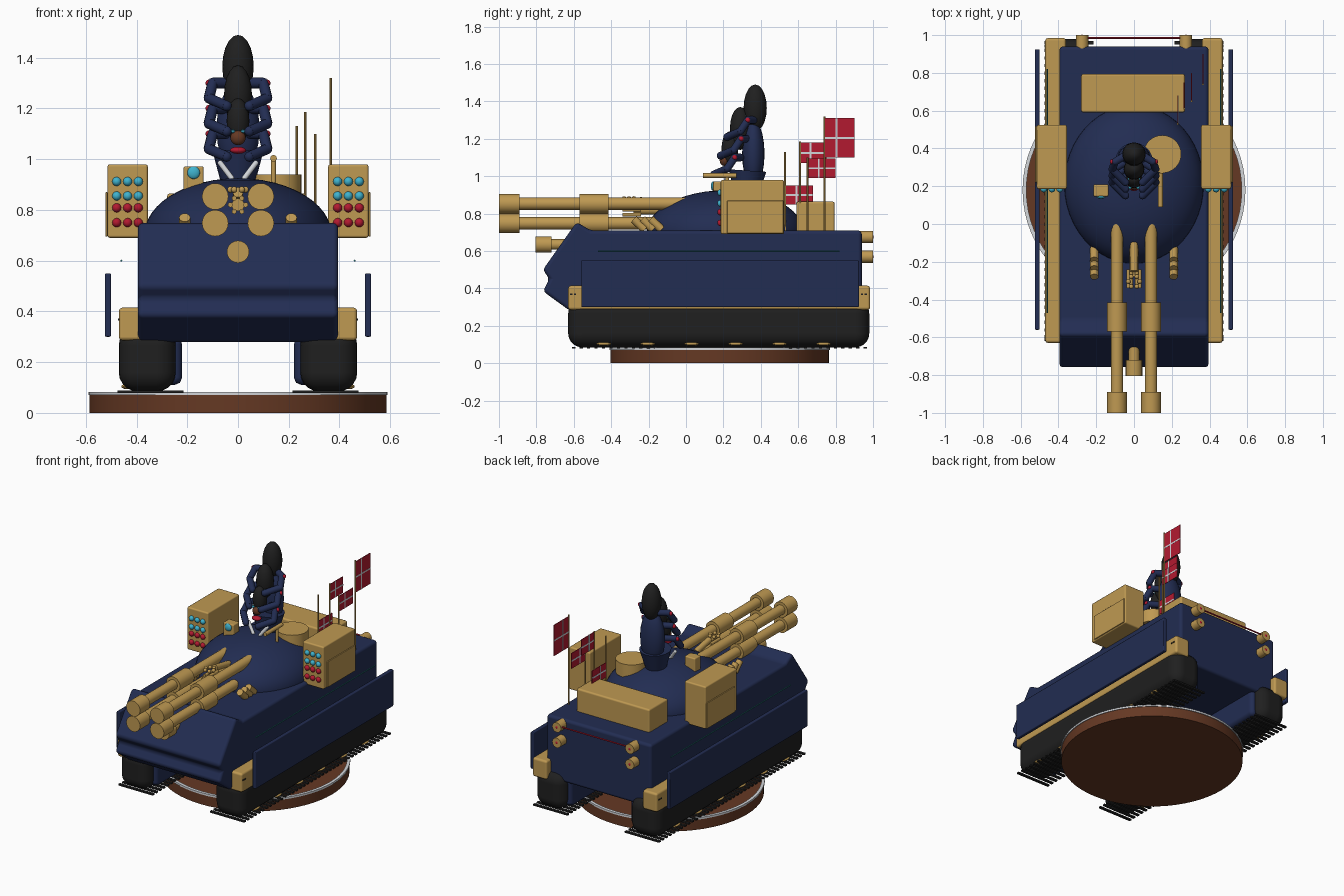
import bpy, bmesh, math
from mathutils import Matrix, Vector

if "Cube" in bpy.data.objects:
    bpy.data.objects.remove(bpy.data.objects["Cube"])


def material(name, rgb):
    m = bpy.data.materials.new(name)
    m.use_nodes = True
    m.diffuse_color = (*rgb, 1)
    node = next(n for n in m.node_tree.nodes if n.type == 'BSDF_PRINCIPLED')
    node.inputs["Base Color"].default_value = (*rgb, 1)
    return m


NAVY = material("navy", (0.016, 0.026, 0.085))
GOLD = material("gold", (0.52, 0.32, 0.085))
BLACK = material("black", (0.014, 0.014, 0.014))
BROWN = material("brown", (0.13, 0.04, 0.017))
RED = material("red", (0.45, 0.01, 0.03))
WHITE = material("white", (0.65, 0.67, 0.7))
TEAL = material("teal", (0.05, 0.45, 0.62))
DARK_TEAL = material("dark teal", (0.02, 0.18, 0.2))


# Shape helpers add geometry to a bmesh
def box(bm, x, y, z):
    size = [b - a for a, b in (x, y, z)]
    mid = [(a + b) / 2 for a, b in (x, y, z)]
    bmesh.ops.create_cube(bm, size=1, matrix=Matrix.Translation(mid) @ Matrix.Diagonal((*size, 1)))


def rod(bm, a, b, r, r2=None, sides=20):
    a, b = Vector(a), Vector(b)
    turn = (b - a).to_track_quat('Z', 'Y').to_matrix().to_4x4()
    bmesh.ops.create_cone(bm, cap_ends=True, segments=sides, radius1=r,
                          radius2=r if r2 is None else r2, depth=(b - a).length,
                          matrix=Matrix.Translation((a + b) / 2) @ turn)


def ball(bm, at, radii, sides=20):
    bmesh.ops.create_uvsphere(bm, u_segments=sides, v_segments=sides // 2, radius=1,
                              matrix=Matrix.Translation(at) @ Matrix.Diagonal((*radii, 1)))


def limb(bm, points, r):
    for a, b in zip(points, points[1:]):
        rod(bm, a, b, r, sides=10)
    for p in points:
        ball(bm, p, (r, r, r), 10)


def finish(name, bm, mat, bevel=0, segments=2):
    bmesh.ops.recalc_face_normals(bm, faces=bm.faces)
    for f in bm.faces:
        f.smooth = True
    for e in bm.edges:
        e.smooth = len(e.link_faces) == 2 and e.calc_face_angle(0) < 0.7
    mesh = bpy.data.meshes.new(name)
    bm.to_mesh(mesh)
    bm.free()
    mesh.materials.append(mat)
    ob = bpy.data.objects.new(name, mesh)
    bpy.context.collection.objects.link(ob)
    if bevel:
        mod = ob.modifiers.new("bevel", 'BEVEL')
        mod.width, mod.segments, mod.limit_method = bevel, segments, 'ANGLE'
        mod.harden_normals = True
    return ob


def build(name, mat, shapes, bevel=0, segments=2):
    bm = bmesh.new()
    for func, *args in shapes:
        func(bm, *args)
    return finish(name, bm, mat, bevel, segments)


SIDES = ((-1, "right"), (1, "left"))


def span(s, a, b):
    return tuple(sorted((s * a, s * b)))


# Display base
build("base_disc", BROWN, [(rod, (0, 0.18, 0), (0, 0.18, 0.075), 0.585, None, 64)])
bm = bmesh.new()
ring = [bm.verts.new((r, 0, z)) for r, z in ((0.57, 0.07), (0.59, 0.07), (0.59, 0.083), (0.57, 0.083))]
edges = [bm.edges.new((ring[i], ring[(i + 1) % 4])) for i in range(4)]
bmesh.ops.spin(bm, geom=ring + edges, cent=(0, 0, 0), axis=(0, 0, 1), angle=math.tau, steps=64)
bmesh.ops.remove_doubles(bm, verts=bm.verts, dist=0.0001)
finish("base_rim", bm, WHITE).location.y = 0.18

# Hull: side profile swept across the width
profile = [(-0.62, 0.28), (-0.765, 0.385), (-0.73, 0.45), (-0.765, 0.5), (-0.585, 0.755),
           (-0.51, 0.71), (0.94, 0.71), (0.94, 0.28)]
bm = bmesh.new()
face = bm.faces.new([bm.verts.new((-0.395, y, z)) for y, z in profile])
new = bmesh.ops.extrude_face_region(bm, geom=[face])["geom"]
bmesh.ops.translate(bm, vec=(0.79, 0, 0), verts=[v for v in new if isinstance(v, bmesh.types.BMVert)])
finish("hull", bm, NAVY, 0.02, 3)

# Running gear, fenders and skirts
for s, side in SIDES:
    build(side + "_track", BLACK, [(box, span(s, 0.245, 0.47), (-0.63, 0.98), (0.085, 0.34))], 0.075, 5)
    build(side + "_wheel_housing", NAVY, [(box, span(s, 0.22, 0.3), (-0.56, 0.92), (0.11, 0.3))], 0.03)
    build(side + "_tread_bars", BLACK,
          [(box, span(s, 0.215, 0.475), (y, y + 0.018), (0.078, 0.088))
           for y in (-0.61 + 0.04 * i for i in range(40))])
    build(side + "_track_bolts", GOLD,
          [(ball, (s * 0.44, -0.44 + 0.235 * i, 0.104), (0.02, 0.04, 0.01)) for i in range(6)])
    build(side + "_fender", GOLD, [(box, span(s, 0.36, 0.47), (-0.63, 0.985), (0.285, 0.415))], 0.015)
    build(side + "_fender_slots", BLACK,
          [(box, span(s, 0.465, 0.473), (y + d, y + d + 0.012), (0.365, 0.373))
           for y in (-0.62, 0.935) for d in (0, 0.02)])
    build(side + "_skirt", NAVY, [(box, span(s, 0.5, 0.525), (-0.56, 0.925), (0.3, 0.55))], 0.006)
    build(side + "_trim_line", DARK_TEAL, [(rod, (s * 0.46, -0.47, 0.6), (s * 0.46, 0.82, 0.6), 0.004, None, 8)])

# Turret dome
build("turret_dome", NAVY, [(ball, (0, 0.21, 0.7), (0.37, 0.42, 0.225), 48)])

# Rocket boxes with coloured tips
for s, side in SIDES:
    build(side + "_rocket_box", GOLD, [(box, span(s, 0.355, 0.515), (0.185, 0.525), (0.69, 0.98))], 0.01)
    build(side + "_rocket_panel", GOLD, [(box, span(s, 0.515, 0.523), (0.22, 0.52), (0.695, 0.87))], 0.003)
    for mat, word, rows in ((TEAL, "teal", (0.912, 0.855)), (RED, "red", (0.808, 0.75))):
        build(f"{side}_{word}_rocket_tips", mat,
              [(ball, (s * x, 0.185, z), (0.018, 0.018, 0.018), 12)
               for x in (0.393, 0.435, 0.478) for z in rows])

# Four main guns
for s, side in SIDES:
    for word, z in (("upper", 0.853), ("lower", 0.748)):
        x = s * 0.09
        build(f"{side}_{word}_gun", GOLD,
              [(rod, (x, a, z), (x, b, z), r, None, 24)
               for a, b, r in ((-0.98, 0.02, 0.033), (-1, -0.89, 0.052), (-0.57, -0.415, 0.052))])

# Bow gun and the small multi-barrel gun
build("bow_gun", GOLD, [(rod, (0, -0.805, 0.635), (0, -0.72, 0.635), 0.044),
                        (rod, (0, -0.73, 0.635), (0, -0.5, 0.635), 0.028)])
pins = [(0.03 * math.cos(a), 0.03 * math.sin(a)) for a in (math.tau * i / 6 for i in range(6))]
build("rotary_gun", GOLD,
      [(rod, (0, -0.25, 0.87), (0, -0.1, 0.84), 0.02), (rod, (0, -0.28, 0.82), (0, 0, 0.82), 0.025)] +
      [(ball, (x, -0.305 + d, 0.88), (0.013, 0.013, 0.013), 10) for x, d in pins] +
      [(rod, (x, -0.34, 0.82 + d), (x, -0.24, 0.82 + d), 0.01, None, 10) for x, d in pins])

# Smoke launchers
for s, side in SIDES:
    build(side + "_smoke_launchers", GOLD,
          [(rod, (s * 0.21, y, 0.77), (s * 0.21, y + 0.06, 0.715), 0.022)
           for y in (-0.28, -0.235, -0.19)])

# Hatch, top gun and sight
build("hatch", GOLD, [(rod, (0.15, 0.37, 0.85), (0.15, 0.37, 0.94), 0.1, None, 32)])
build("top_gun", GOLD, [(rod, (0.14, 0.09, 1.003), (0.14, 0.27, 1.003), 0.013),
                        (rod, (0.14, 0.22, 0.9), (0.14, 0.22, 1), 0.01)])
build("sight", GOLD, [(box, (-0.215, -0.135), (0.145, 0.21), (0.84, 0.972))], 0.008)
build("sight_lens", TEAL, [(ball, (-0.175, 0.145, 0.947), (0.025, 0.012, 0.025))])

# Rear stowage, lights and stripe
build("rear_box", GOLD, [(box, (-0.28, 0.27), (0.59, 0.795), (0.7, 0.865))], 0.012)
build("rear_lights", GOLD, [(rod, (x, 0.92, z), (x, 1, z), 0.033)
                            for x in (-0.275, 0.275) for z in (0.675, 0.57)])
build("rear_light_lenses", RED, [(ball, (x, 0.993, z), (0.014, 0.01, 0.014), 10)
                                 for x in (-0.275, 0.275) for z in (0.675, 0.57)])
build("rear_stripe", RED, [(rod, (-0.27, 0.985, 0.68), (0.27, 0.985, 0.68), 0.005, None, 8)])

# Flags on masts: x, y, mast top, flag bottom, flag top, flag length
for i, (x, y, top, z0, z1, w) in enumerate((
        (0.365, 0.74, 1.32, 1.1, 1.31, 0.16), (0.265, 0.61, 1.185, 1.07, 1.18, 0.14),
        (0.305, 0.65, 1.1, 0.99, 1.095, 0.15), (0.232, 0.53, 1.13, 0.85, 0.95, 0.15))):
    build(f"mast_{i}", GOLD, [(rod, (x, y, 0.7), (x, y, top), 0.005, None, 8)])
    build(f"flag_{i}", RED, [(box, (x - 0.002, x + 0.002), (y, y + w), (z0, z1))])
    zm, ym = (z0 + z1) / 2, y + w * 0.4
    build(f"flag_cross_{i}", WHITE,
          [(box, (x - 0.003, x + 0.003), (y, y + w), (zm - 0.005, zm + 0.005)),
           (box, (x - 0.003, x + 0.003), (ym - 0.005, ym + 0.005), (z0, z1))])

# Many-armed rider: body, stacked heads, arms and collar
build("rider_body", NAVY, [(ball, (0, 0.36, 1.12), (0.085, 0.06, 0.18)),
                           (rod, (0, 0.32, 0.88), (0, 0.33, 1.03), 0.06, 0.1)])
heads = ((0.37, 1.365, 0.062, 0.125), (0.29, 1.255, 0.055, 0.115), (0.235, 1.15, 0.045, 0.09))
build("rider_heads", BLACK, [(ball, (0, y, z), (r, r, h)) for y, z, r, h in heads])
build("rider_eyes", TEAL, [(ball, (s * 0.022, y - r * 0.9, z - 0.04), (0.011, 0.011, 0.008), 10)
                           for y, z, r, h in heads for s in (-1, 1)])
build("rider_mouth", RED, [(ball, (0, 0.2, 1.035), (0.032, 0.025, 0.014))])
build("rider_jaw", BROWN, [(ball, (0, 0.205, 1.085), (0.03, 0.025, 0.03))])
for s, side in SIDES:
    for i in range(3):
        y, z = 0.36 - 0.035 * i, 1.3 - 0.1 * i
        build(f"rider_{side}_arm_{i}", NAVY,
              [(limb, [(s * 0.05, y, z), (s * 0.1, y - 0.03, z), (s * 0.115, y - 0.07, z - 0.06),
                       (s * 0.045, y - 0.14, z - 0.09)], 0.021)])
    build(f"rider_{side}_joints", RED,
          [(ball, (s * 0.115, 0.33 - 0.035 * i, 1.3 - 0.1 * i), (0.014, 0.014, 0.014), 10)
           for i in range(3)])
    build(f"rider_{side}_collar", WHITE, [(limb, [(s * 0.07, 0.215, 0.985), (s * 0.025, 0.2, 0.925)], 0.011)])
